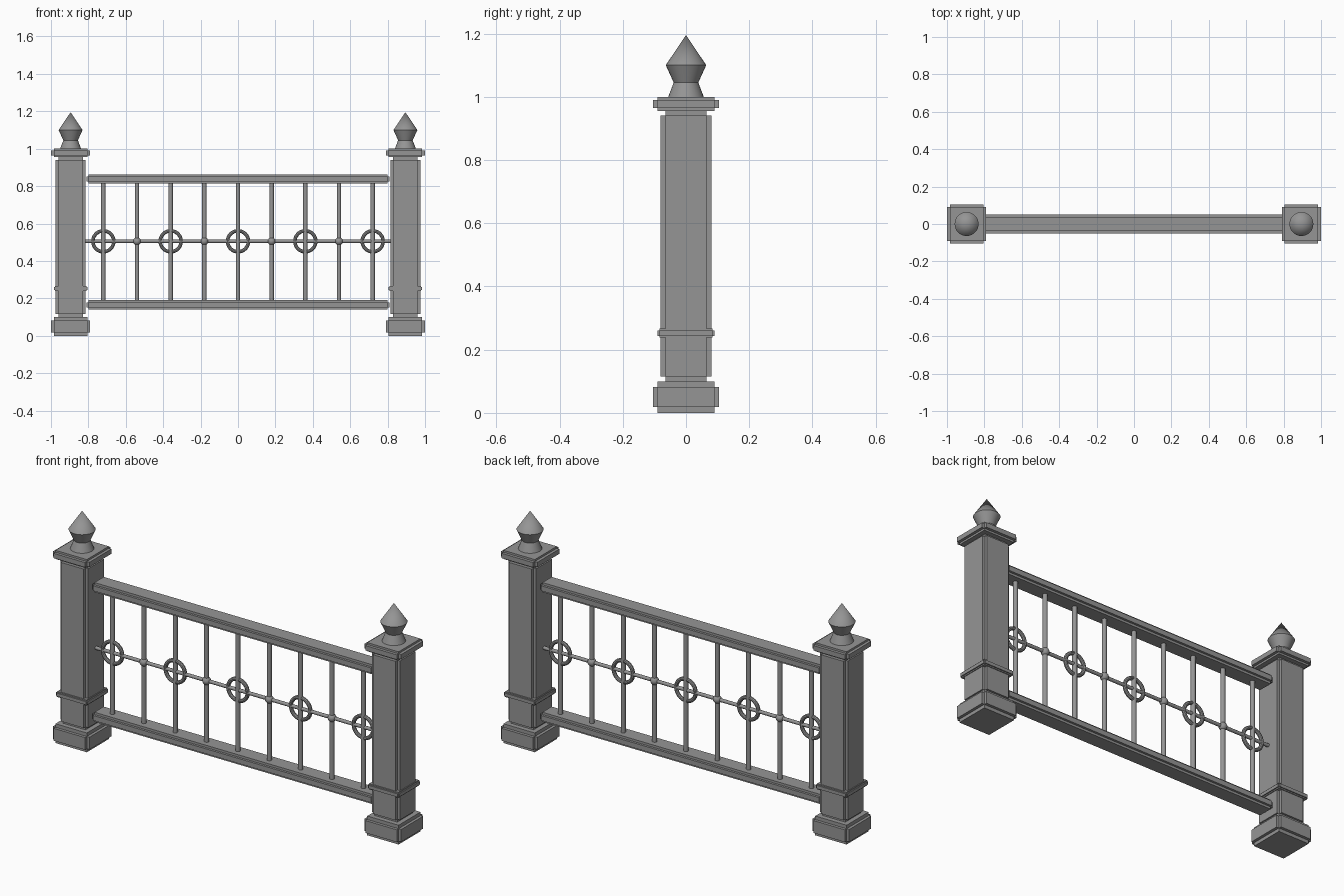
import bpy, bmesh, math
from mathutils import Matrix, Vector

cube = bpy.data.objects.get("Cube")
if cube:
    bpy.data.objects.remove(cube, do_unlink=True)

iron = bpy.data.materials.new("grey_iron")
iron.use_nodes = True
grey = (0.3, 0.3, 0.3, 1)
iron.diffuse_color = grey
iron.node_tree.nodes["Principled BSDF"].inputs["Base Color"].default_value = grey


def finish(name, bm, smooth=False):
    mesh = bpy.data.meshes.new(name)
    bmesh.ops.recalc_face_normals(bm, faces=bm.faces)
    bm.to_mesh(mesh)
    bm.free()
    mesh.materials.append(iron)
    obj = bpy.data.objects.new(name, mesh)
    bpy.context.collection.objects.link(obj)
    if smooth:
        bpy.ops.object.select_all(action="DESELECT")
        bpy.context.view_layer.objects.active = obj
        obj.select_set(True)
        bpy.ops.object.shade_smooth_by_angle(angle=math.radians(35))
    return obj


def notched_box(name, x, half_x, half_y, low, high, notch, notch_z=None):
    """Block with a square step cut along every edge: three crossing boxes."""
    bm = bmesh.new()
    half = Vector((half_x, half_y, (high - low) / 2))
    step = Vector((notch, notch, notch_z or notch))
    for axis in range(3):
        size = half - step
        size[axis] = half[axis]
        place = Matrix.Translation((x, 0, (low + high) / 2))
        bmesh.ops.create_cube(bm, size=2, matrix=place @ Matrix.Diagonal((*size, 1)))
    return finish(name, bm)


def rod(name, start, end, radius, sides=12):
    bm = bmesh.new()
    start, end = Vector(start), Vector(end)
    turn = (end - start).to_track_quat("Z", "Y").to_matrix().to_4x4()
    bmesh.ops.create_cone(bm, cap_ends=True, segments=sides, radius1=radius, radius2=radius,
                          depth=(end - start).length,
                          matrix=Matrix.Translation((start + end) / 2) @ turn)
    return finish(name, bm, True)


def finial(name, x):
    bm = bmesh.new()
    profile = [(0, 1.0), (0.056, 1.0), (0.039, 1.045), (0.064, 1.1), (0, 1.195)]
    verts = [bm.verts.new((x + r, 0, z)) for r, z in profile]
    edges = [bm.edges.new(pair) for pair in zip(verts, verts[1:])]
    bmesh.ops.spin(bm, geom=verts + edges, cent=(x, 0, 0), axis=(0, 0, 1),
                   angle=math.tau, steps=32)
    bmesh.ops.remove_doubles(bm, verts=bm.verts, dist=0.0001)
    return finish(name, bm, True)


def ring(name, x, z, major, minor, around=32, sides=10):
    bm = bmesh.new()
    circle = bmesh.ops.create_circle(
        bm, segments=sides, radius=minor,
        matrix=Matrix.Translation((x + major, 0, z)))["verts"]
    bmesh.ops.rotate(bm, verts=circle, cent=(x, 0, z), matrix=Matrix.Rotation(0, 3, "Y"))
    bmesh.ops.rotate(bm, verts=circle, cent=(x + major, 0, z),
                     matrix=Matrix.Rotation(0, 3, "X"))
    bmesh.ops.spin(bm, geom=bm.verts[:] + bm.edges[:], cent=(x, 0, z), axis=(0, 1, 0),
                   angle=math.tau, steps=around)
    bmesh.ops.remove_doubles(bm, verts=bm.verts, dist=0.0001)
    return finish(name, bm, True)


def bead(name, x, z, radius):
    bm = bmesh.new()
    bmesh.ops.create_uvsphere(bm, u_segments=16, v_segments=10, radius=radius,
                              matrix=Matrix.Translation((x, 0, z)))
    return finish(name, bm, True)


# Posts with base, band, cap and finial
for side, x in (("right", -0.895), ("left", 0.895)):
    notched_box(side + "_post_base", x, 0.105, 0.105, 0, 0.1, 0.015, 0.018)
    notched_box(side + "_post_shaft", x, 0.08, 0.08, 0.1, 0.955, 0.015)
    notched_box(side + "_post_band", x, 0.09, 0.09, 0.238, 0.267, 0.006)
    notched_box(side + "_post_cap", x, 0.105, 0.105, 0.955, 1.0, 0.015, 0.01)
    finial(side + "_finial", x)

# Rails
notched_box("top_rail", 0, 0.81, 0.05, 0.813, 0.863, 0.012)
notched_box("bottom_rail", 0, 0.81, 0.05, 0.14, 0.19, 0.012)
rod("middle_rod", (-0.815, 0, 0.505), (0.815, 0, 0.505), 0.009)

# Balusters with alternating rings and beads
for i in range(9):
    x = (i - 4) * 0.18
    rod(f"baluster_{i + 1}", (x, 0, 0.18), (x, 0, 0.825), 0.012)
    if i % 2 == 0:
        ring(f"ring_{i + 1}", x, 0.505, 0.056, 0.01)
    else:
        bead(f"bead_{i + 1}", x, 0.505, 0.021)
